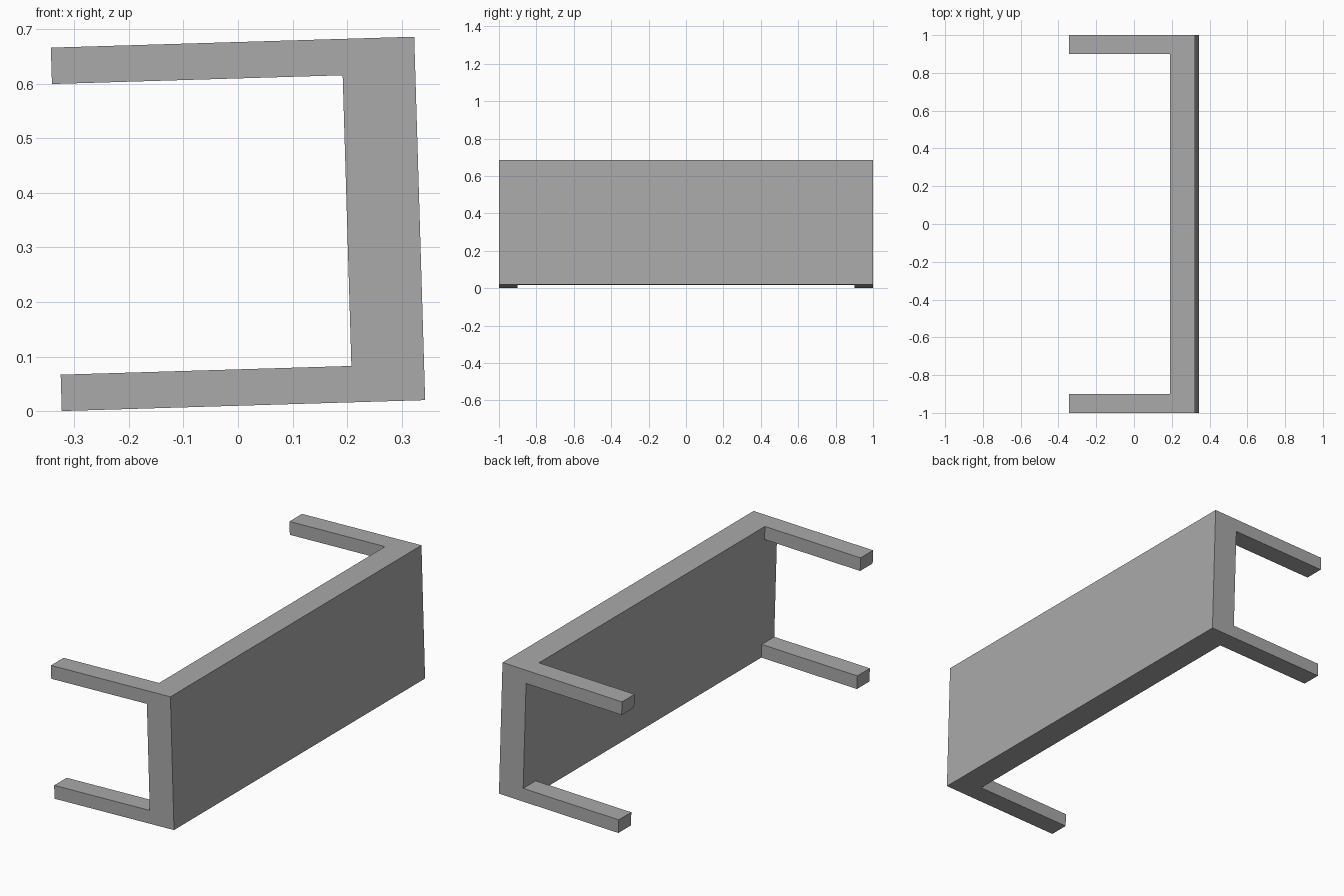
import bpy, bmesh, math
from mathutils import Matrix

if "Cube" in bpy.data.objects:
    bpy.data.objects.remove(bpy.data.objects["Cube"])

L, W, H = 2.0, 0.6667, 0.6667      # table length, width, height
TOP, LEG_W, LEG_L = 0.1333, 0.0667, 0.1
TILT = math.radians(1.72)

mat = bpy.data.materials.new("grey")
mat.diffuse_color = (0.4, 0.4, 0.4, 1)
mat.use_nodes = True
mat.node_tree.nodes["Principled BSDF"].inputs["Base Color"].default_value = mat.diffuse_color

# Table lying on its side: +x is the table top, legs point to -x
bm = bmesh.new()
xi = H / 2 - TOP
ys = [-L / 2, -L / 2 + LEG_L, L / 2 - LEG_L, L / 2]
zs = [-W / 2, -W / 2 + LEG_W, W / 2 - LEG_W, W / 2]

# Underside of the top, split so the corners can become legs
grid = [[bm.verts.new((xi, y, z)) for z in zs] for y in ys]
under = {}
for i in range(3):
    for j in range(3):
        under[i, j] = bm.faces.new((grid[i][j], grid[i][j + 1],
                                    grid[i + 1][j + 1], grid[i + 1][j]))


def extrude(faces, dx, keep):
    geom = bmesh.ops.extrude_face_region(bm, geom=faces, use_keep_orig=keep)["geom"]
    verts = [g for g in geom if isinstance(g, bmesh.types.BMVert)]
    bmesh.ops.translate(bm, verts=verts, vec=(dx, 0, 0))
    if not keep:
        bmesh.ops.delete(bm, geom=[f for f in faces if f.is_valid], context='FACES_ONLY')


# Thick table top, then the four corner legs
extrude(list(under.values()), TOP, True)
for i in (0, 2):
    for j in (0, 2):
        extrude([under[i, j]], -(H - TOP), False)

bmesh.ops.recalc_face_normals(bm, faces=bm.faces)
bmesh.ops.dissolve_limit(bm, angle_limit=0.01, verts=bm.verts, edges=bm.edges)

# Slight tilt, resting on the two lower leg ends
bm.transform(Matrix.Rotation(-TILT, 4, 'Y'))
bm.transform(Matrix.Translation((0, 0, -min(v.co.z for v in bm.verts))))

me = bpy.data.meshes.new("tipped_table")
bm.to_mesh(me)
bm.free()
me.materials.append(mat)
bpy.context.collection.objects.link(bpy.data.objects.new("tipped_table", me))
